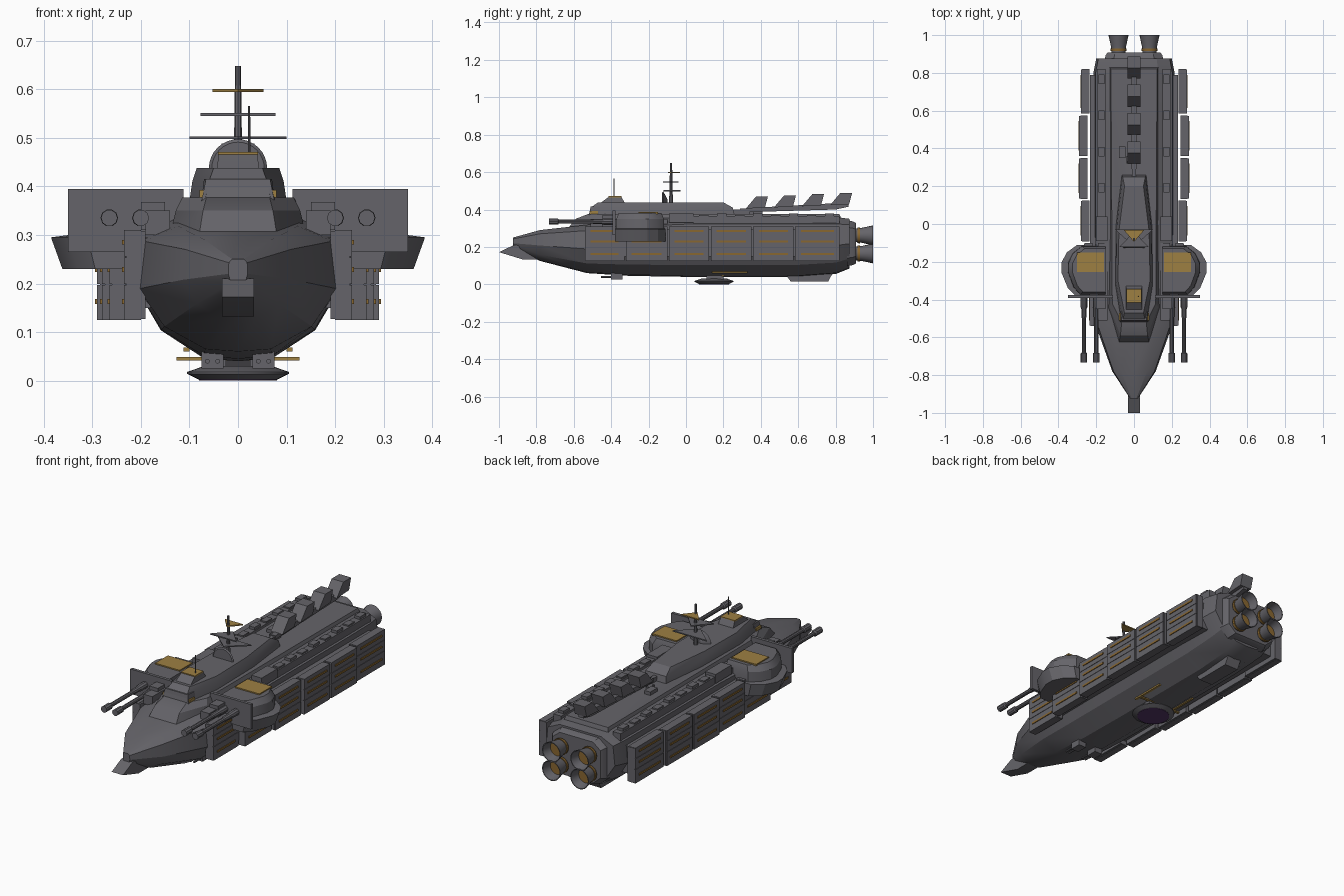
import bpy, bmesh, math
from mathutils import Vector

cube = bpy.data.objects.get("Cube")
if cube:
    bpy.data.objects.remove(cube, do_unlink=True)


def material(name, rgb):
    m = bpy.data.materials.new(name)
    m.use_nodes = True
    m.diffuse_color = (*rgb, 1)
    bsdf = m.node_tree.nodes["Principled BSDF"]
    bsdf.inputs["Base Color"].default_value = (*rgb, 1)
    bsdf.inputs["Roughness"].default_value = 0.7
    return m


GREY = material("hull grey", (0.13, 0.127, 0.142))
GOLD = material("gold", (0.34, 0.215, 0.055))
AMBER = material("dark amber", (0.25, 0.135, 0.03))
PURPLE = material("lens purple", (0.085, 0.035, 0.13))


def loft(name, rings, mat=GREY):
    """Skin a list of equal-length point rings and cap both ends."""
    bm = bmesh.new()
    vs = [[bm.verts.new(p) for p in ring] for ring in rings]
    n = len(vs[0])
    for a, b in zip(vs, vs[1:]):
        for i in range(n):
            j = (i + 1) % n
            bm.faces.new((a[i], a[j], b[j], b[i]))
    bm.faces.new(vs[0])
    bm.faces.new(vs[-1])
    bmesh.ops.recalc_face_normals(bm, faces=bm.faces)
    me = bpy.data.meshes.new(name)
    bm.to_mesh(me)
    bm.free()
    me.materials.append(mat)
    ob = bpy.data.objects.new(name, me)
    bpy.context.collection.objects.link(ob)
    return ob


def box(name, x, y, z, mat=GREY):
    """Box from three (low, high) ranges."""
    def ring(h):
        return [(x[0], y[0], h), (x[1], y[0], h), (x[1], y[1], h), (x[0], y[1], h)]
    return loft(name, [ring(z[0]), ring(z[1])], mat)


def side_box(name, s, x, y, z, mat=GREY):
    return box(name, (s * x[0], s * x[1]), y, z, mat)


def turned(name, profile, centre, axis="y", mat=GREY, sides=20):
    """Round part from (position, radius) pairs along an axis."""
    rings = []
    for t, r in profile:
        ring = []
        for i in range(sides):
            a = 2 * math.pi * i / sides
            u, v = r * math.cos(a), r * math.sin(a)
            p = (u, t, v) if axis == "y" else (u, v, t)
            ring.append(Vector(centre) + Vector(p))
        rings.append(ring)
    return loft(name, rings, mat)


def tiers(name, levels, mat=GREY):
    """Symmetric block from (height, half outline) levels."""
    return loft(name, [[(x, y, z) for x, y in half] + [(-x, y, z) for x, y in reversed(half)]
                       for z, half in levels], mat)


def side_profile(name, pts, half_width, mat=GREY):
    return loft(name, [[(x, y, z) for y, z in pts] for x in (-half_width, half_width)], mat)


# Main hull: one cross-section scaled along the length
section = [(0, 1), (.6, 1), (.945, .88), (1, .5), (.74, .2), (.33, .02)]
section += [(0, 0)] + [(-x, z) for x, z in reversed(section[1:])]
stations = [(-.925, .02, .19, .25), (-.78, .115, .125, .29), (-.53, .205, .06, .318),
            (-.3, .213, .045, .345), (0, .215, .04, .36), (.6, .215, .04, .36),
            (.8, .215, .055, .36), (.875, .2, .085, .35)]
loft("hull", [[(x * w, y, lo + z * (hi - lo)) for x, z in section] for y, w, lo, hi in stations])
side_profile("nose_ram", [(-1, .172), (-.92, .21), (-.78, .2), (-.78, .132), (-.87, .132)], .033)

# Deck and superstructure
tiers("deck_block", [(.30, [(.08, -.63), (.14, -.45), (.14, .84)]),
                     (.35, [(.072, -.59), (.128, -.44), (.13, .83)]),
                     (.377, [(.065, -.52), (.115, -.42), (.122, .82)])])
tiers("upper_block", [(.37, [(.068, -.52), (.1, -.32), (.095, 0), (.065, .26)]),
                      (.41, [(.06, -.51), (.094, -.31), (.09, 0), (.06, .25)]),
                      (.438, [(.05, -.47), (.085, -.3), (.08, -.04), (.05, .2)])])
tiers("forward_cabin", [(.36, [(.077, -.52), (.077, -.46)]), (.415, [(.066, -.51), (.07, -.46)])])
tiers("bridge", [(.42, [(.048, -.48), (.048, -.32)]), (.44, [(.043, -.45), (.043, -.33)]),
                 (.466, [(.04, -.415), (.04, -.345)])])
box("bridge_roof", (-.041, .041), (-.415, -.345), (.465, .471), GOLD)
turned("bridge_aerial", [(.46, .003), (.565, .002)], (.023, -.385, 0), "z", sides=8)

# Mast with triangular vanes and half-round radar dish
turned("mast", [(.43, .012), (.5, .008), (.648, .006)], (0, -.08, 0), "z", sides=8)
for name, z, w, base, tip, mat in (("lower_vane", .5, .1, -.03, -.12, GREY),
                                   ("middle_vane", .548, .077, -.122, -.04, GREY),
                                   ("top_vane", .597, .053, -.033, -.095, GOLD)):
    loft(name, [[(-w, base, h), (w, base, h), (0, tip, h)] for h in (z - .003, z + .003)], mat)
arc = [math.pi * i / 16 for i in range(17)]
loft("radar_dish", [[(r * math.cos(a), y, .437 + r * math.sin(a)) for a in arc]
                    for y, r in ((-.127, .054), (-.122, .06), (-.1, .02))])

# Sloping dorsal spine with raked fins
side_profile("dorsal_spine", [(.29, .385), (.29, .405), (.87, .438), (.87, .415), (.8, .4)], .014)
for i in range(4):
    y, z = .34 + i * .15, .405 + i * .006
    side_profile("dorsal_fin", [(y - .02, z), (y + .035, z + .065), (y + .098, z + .065),
                                (y + .082, z + .005)], .034)
box("spine_link", (-.01, .01), (.2, .34), (.37, .40))
box("deck_hatch", (-.08, -.045), (.35, .41), (.37, .395))
box("deck_locker", (-.04, -.02), (.32, .36), (.37, .39))

panels = [(-.54, -.33, .235), (-.322, -.1, .265), (-.092, .124, .28),
          (.133, .35, .29), (.359, .575, .29), (.584, .82, .28)]
rows = [(.125, .197), (.199, .254), (.256, .31)]

for s in (1, -1):
    # Armour panels with gold slits
    side_box("panel_mount", s, (.18, .232), (-.5, .79), (.15, .295))
    for a, b, out in panels:
        side_box("panel_back", s, (out - .045, out - .006), (a, b), (.127, .308))
        for lo, hi in rows:
            mid = (lo + hi) / 2 + .002
            side_box("armour_panel", s, (out - .035, out), (a + .002, b - .002), (lo, hi))
            side_box("panel_slit", s, (out - .002, out + .004), (a + .03, b - .03),
                     (mid - .005, mid + .005), AMBER)

    # Deck rails with small equipment boxes
    side_box("deck_rail", s, (.15, .195), (.04, .82), (.32, .364))
    side_box("forward_rail", s, (.14, .19), (-.51, -.1), (.30, .35))
    side_box("rail_cabin", s, (.14, .2), (-.09, .04), (.33, .378))
    side_box("cabin_window", s, (.07, .079), (-.512, -.47), (.377, .392), GOLD)
    for i in range(8):
        y = .07 + i * .096
        side_box("rail_box", s, (.155, .188), (y, y + .05), (.355, .378 if i % 2 else .371))

    # Gun sponson: flared lower bowl with a narrower upper housing
    plan = [(.15, -.11), (.3, -.11), (.355, -.15), (.385, -.205), (.385, -.255), (.35, -.34),
            (.31, -.38), (.15, -.38)]

    def ring(z, k):
        return [(s * (.15 + (x - .15) * k), -.25 + (y + .25) * min(1, k + .1), z) for x, y in plan]
    loft("sponson_bowl", [ring(.23, .9), ring(.295, 1), ring(.3, .84)])
    loft("sponson_housing", [ring(.29, .85), ring(.35, .84), ring(.38, .75)])
    side_box("sponson_roof", s, (.16, .302), (-.255, -.15), (.377, .386), GOLD)
    side_box("gun_shield", s, (.2, .35), (-.393, -.377), (.265, .395))
    side_box("gun_shield_inner", s, (.112, .2), (-.393, -.377), (.31, .395))
    side_box("gun_mount", s, (.15, .2), (-.45, -.39), (.31, .368))
    for x in (.2, .265):
        turned("gun_barrel", [(-.733, .017), (-.685, .017), (-.68, .011), (-.5, .011), (-.49, .014),
                              (-.45, .014), (-.44, .018), (-.385, .018)],
               (s * x, 0, .335), sides=10)

    # Engines
    for z in (.165, .262):
        c = (s * .082, 0, z)
        turned("engine_bell", [(.87, .042), (.905, .036), (.94, .04), (1, .053), (1, .049),
                               (.945, .036)], c)
        turned("engine_ring", [(.916, .036), (.916, .042), (.929, .043), (.929, .036)], c, mat=AMBER)
        turned("engine_glow", [(.94, .036), (.953, .0375)], c, mat=AMBER)

    # Belly turrets and dish struts
    side_box("belly_turret", s, (.03, .075), (-.4, -.34), (.025, .075))
    for x in (.042, .063):
        turned("belly_gun", [(-.455, .005), (-.39, .005)], (s * x, 0, .04), sides=8)
    side_box("dish_strut", s, (.025, .068), (.11, .2), (.018, .075))
    side_box("belly_side_bar", s, (.1, .112), (.14, .33), (.06, .068), GOLD)

# Stern plate
loft("stern_plate", [[(x * k, y, .217 + z * k) for x, z in
                      ((-.145, .08), (-.1, .115), (.1, .115), (.145, .08),
                       (.145, -.07), (.1, -.11), (-.1, -.11), (-.145, -.07))]
                     for y, k in ((.86, 1.1), (.895, 1.03), (.908, .96))])

# Belly dish, crossbar and keel fin
turned("belly_dish", [(.002, .08), (.014, .105), (.018, .105), (.03, .07)], (0, .15, 0), "z", sides=28)
turned("belly_lens", [(0, .08), (.004, .08)], (0, .15, 0), "z", PURPLE, 28)
box("belly_crossbar", (-.127, .127), (.19, .205), (.042, .049), GOLD)
side_profile("keel_fin", [(.52, .07), (.56, .015), (.76, .015), (.79, .07)], .04)

# Soft shading on curved parts, crisp edges elsewhere
bpy.ops.object.select_all(action="DESELECT")
for ob in bpy.context.collection.objects:
    if ob.type == "MESH":
        ob.select_set(True)
        bpy.context.view_layer.objects.active = ob
bpy.ops.object.shade_smooth_by_angle(angle=math.radians(25))
